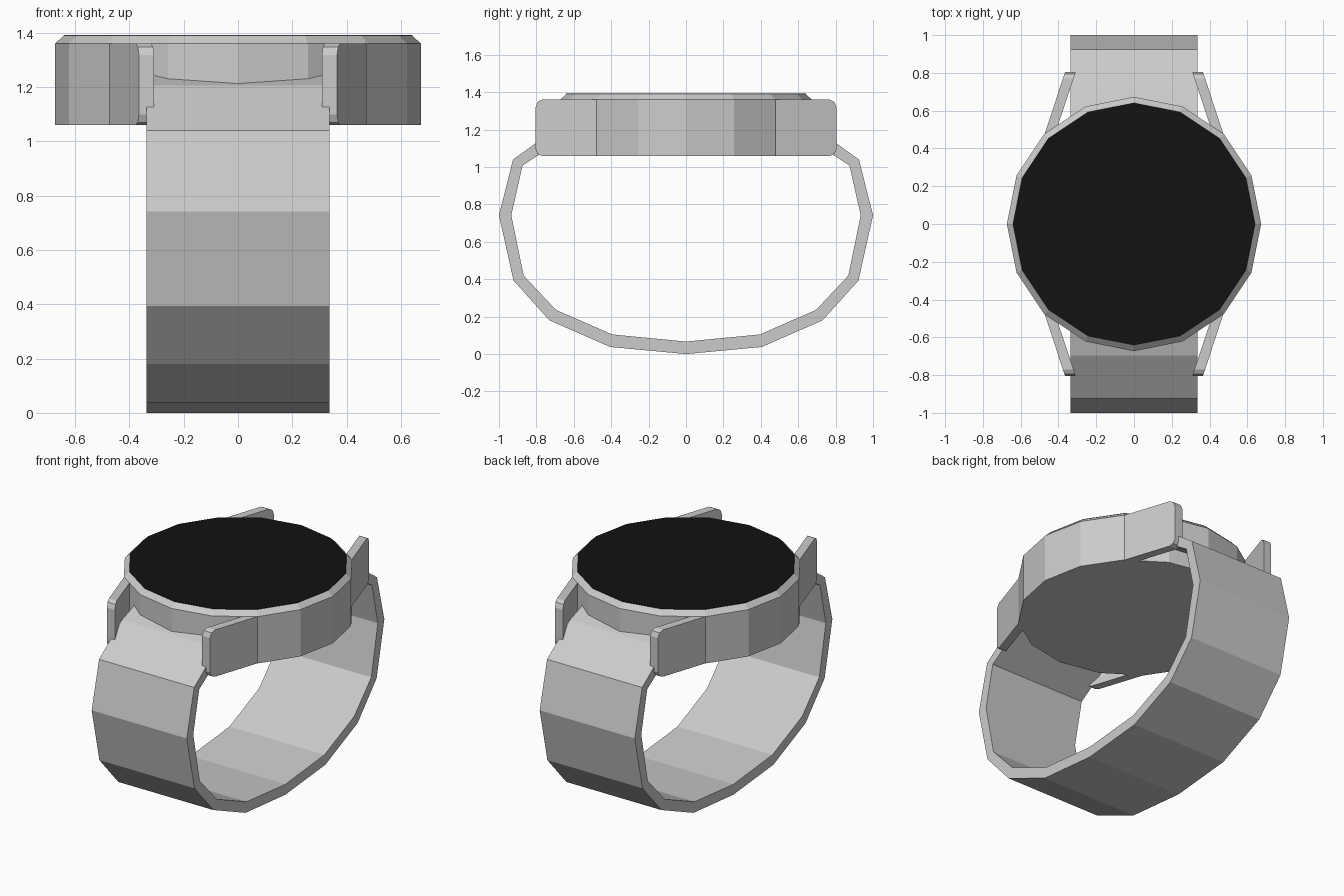
import bpy, bmesh, math

if "Cube" in bpy.data.objects:
    bpy.data.objects.remove(bpy.data.objects["Cube"])


def finish(name, bm):
    bmesh.ops.recalc_face_normals(bm, faces=bm.faces)
    mesh = bpy.data.meshes.new(name)
    bm.to_mesh(mesh)
    bm.free()
    obj = bpy.data.objects.new(name, mesh)
    bpy.context.collection.objects.link(obj)
    return obj


def loft(name, rings):
    """Solid through a list of equal-length vertex rings, with both ends capped."""
    bm = bmesh.new()
    loops = [[bm.verts.new(p) for p in ring] for ring in rings]
    for a, b in zip(loops, loops[1:]):
        for i in range(len(a)):
            j = (i + 1) % len(a)
            bm.faces.new((a[i], a[j], b[j], b[i]))
    bm.faces.new(loops[0])
    bm.faces.new(loops[-1])
    return finish(name, bm)


def circle(r, z, n=16):
    return [(r * math.cos(math.tau * i / n), r * math.sin(math.tau * i / n), z)
            for i in range(n)]


# Round case with a chamfered top rim
loft("watch_case", [circle(0.673, 1.06), circle(0.673, 1.36), circle(0.641, 1.39)])

# Black screen covering the top
screen = loft("screen", [circle(0.641, 1.388), circle(0.641, 1.392)])
black = bpy.data.materials.new("screen_black")
black.diffuse_color = (0.006, 0.006, 0.006, 1)
black.use_nodes = True
black.node_tree.nodes["Principled BSDF"].inputs["Base Color"].default_value = black.diffuse_color
screen.data.materials.append(black)

# Strap: band of facets whose ends run into the case
outer = [(0, 0), (0.405, 0.038), (0.73, 0.18), (0.922, 0.393), (1.0, 0.742),
         (0.925, 1.04), (0.695, 1.205), (0.45, 1.29)]
inner = [(0, 0.067), (0.395, 0.105), (0.695, 0.236), (0.868, 0.42), (0.934, 0.742),
         (0.874, 1.008), (0.66, 1.148), (0.43, 1.225)]
bm = bmesh.new()
rows = []
for side in (-1, 1):
    pts = range(7, 0, -1) if side < 0 else range(0, 8)
    for i in pts:
        rows.append([bm.verts.new((x, side * p[0], p[1]))
                     for x, p in ((-0.337, outer[i]), (0.337, outer[i]),
                                  (0.337, inner[i]), (-0.337, inner[i]))])
for a, b in zip(rows, rows[1:]):
    for i in range(4):
        j = (i + 1) % 4
        bm.faces.new((a[i], a[j], b[j], b[i]))
bm.faces.new(rows[0])
bm.faces.new(rows[-1])
finish("strap", bm)

# Four slanted lugs with rounded tips, mirrored in x and y
profile = [(0.474, 1.06), (0.77, 1.06), (0.793, 1.07), (0.805, 1.098),
           (0.805, 1.318), (0.793, 1.348), (0.77, 1.36), (0.474, 1.36)]


def lug_side(offset):
    return [(0.474 - (y - 0.474) * 0.33 - offset, y, z) for y, z in profile]


lugs = loft("lugs", [lug_side(0), lug_side(0.056)])
mirror = lugs.modifiers.new("mirror", 'MIRROR')
mirror.use_axis = (True, True, False)
